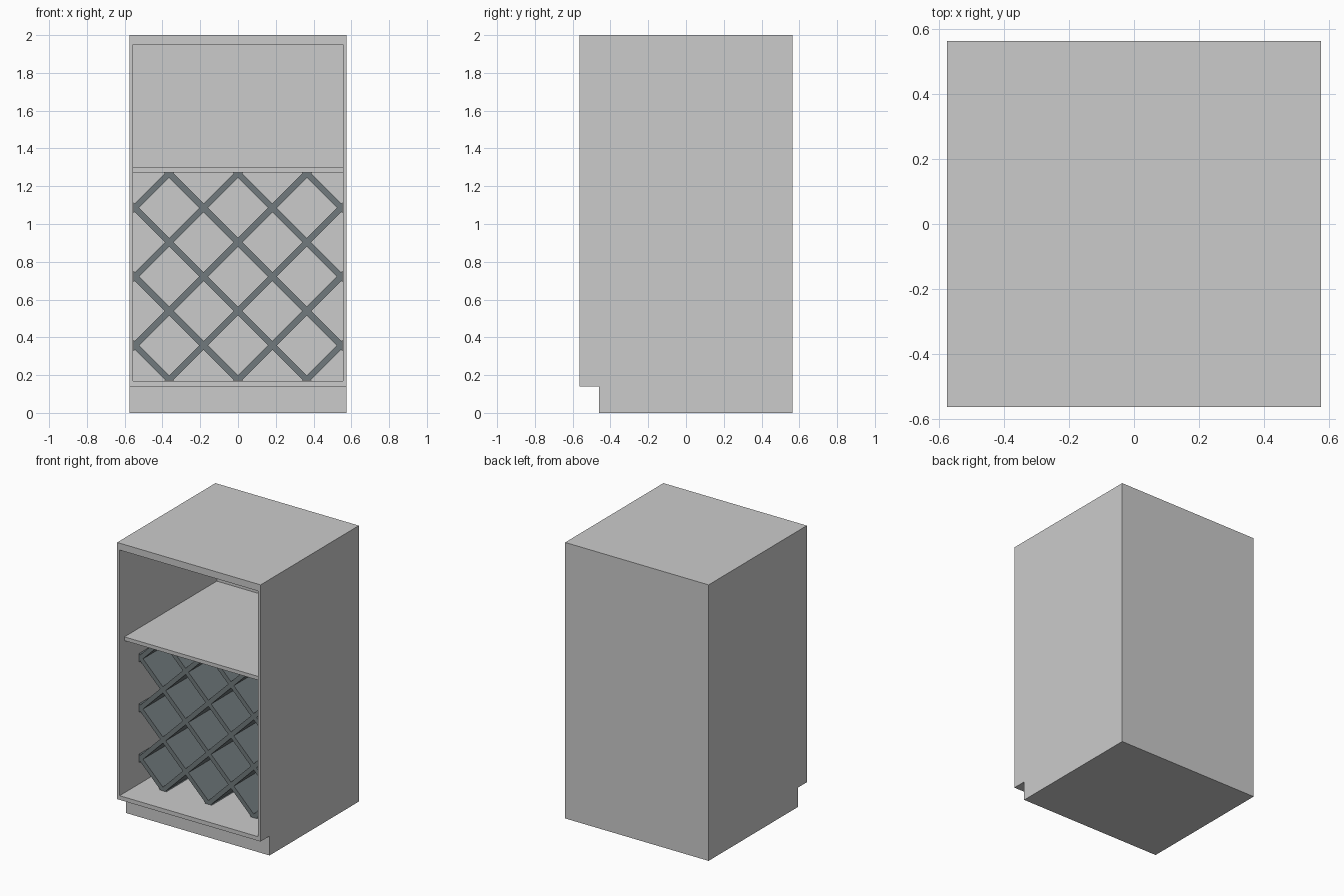
import bpy, bmesh
from math import radians
from mathutils import Matrix, Vector

if "Cube" in bpy.data.objects:
    bpy.data.objects.remove(bpy.data.objects["Cube"], do_unlink=True)

W, D, H = 0.575, 0.5625, 2.0        # half width, half depth, height
IN_X, BACK = 0.555, 0.55            # inner half width, inner back
FLOOR, SHELF_LOW, SHELF_TOP, CEIL = 0.17, 1.273, 1.30, 1.95


def material(name, rgb):
    m = bpy.data.materials.new(name)
    m.use_nodes = True
    m.diffuse_color = (*rgb, 1)
    m.node_tree.nodes["Principled BSDF"].inputs["Base Color"].default_value = (*rgb, 1)
    return m


cabinet_grey = material("cabinet grey", (0.6, 0.6, 0.6))
rack_slate = material("rack slate", (0.165, 0.195, 0.205))


def finish(name, bm, mat):
    bmesh.ops.recalc_face_normals(bm, faces=bm.faces)
    mesh = bpy.data.meshes.new(name)
    bm.to_mesh(mesh)
    bm.free()
    mesh.materials.append(mat)
    ob = bpy.data.objects.new(name, mesh)
    bpy.context.collection.objects.link(ob)
    return ob


def add_box(bm, lo, hi, turn=Matrix()):
    lo, hi = Vector(lo), Vector(hi)
    m = turn @ Matrix.Translation((lo + hi) / 2) @ Matrix.Diagonal((*(hi - lo), 1))
    return bmesh.ops.create_cube(bm, size=1, matrix=m)["verts"]


# Carcass: side profile with toe kick, extruded across the width
bm = bmesh.new()
profile = [(-0.46, 0), (D, 0), (D, H), (-D, H), (-D, 0.14), (-0.46, 0.14)]
face = bm.faces.new([bm.verts.new((-W, y, z)) for y, z in profile])
ext = bmesh.ops.extrude_face_region(bm, geom=[face])["geom"]
bmesh.ops.translate(bm, vec=(2 * W, 0, 0),
                    verts=[v for v in ext if isinstance(v, bmesh.types.BMVert)])
carcass = finish("carcass", bm, cabinet_grey)

# Open front cavity
bm = bmesh.new()
add_box(bm, (-IN_X, -D - 0.1, FLOOR), (IN_X, BACK, CEIL))
cutter = finish("cavity_cutter", bm, cabinet_grey)
cutter.hide_render = True
mod = carcass.modifiers.new("cavity", "BOOLEAN")
mod.operation, mod.solver, mod.object = "DIFFERENCE", "EXACT", cutter
bpy.context.view_layer.objects.active = carcass
bpy.ops.object.modifier_apply(modifier=mod.name)
bpy.data.objects.remove(cutter, do_unlink=True)

# Shelf, set back a little from the front
bm = bmesh.new()
add_box(bm, (-IN_X, -D + 0.055, SHELF_LOW), (IN_X, BACK, SHELF_TOP))
finish("shelf", bm, cabinet_grey)

# Diagonal bottle rack: crossing slats trimmed to the lower compartment
STEP, THICK, FRONT = 0.182, 0.032, -0.34
mid = (FLOOR + SHELF_LOW) / 2
half_x, half_z = IN_X - 0.001, (SHELF_LOW - FLOOR) / 2 - 0.001
trims = [((half_x, 0, 0), (1, 0, 0)), ((-half_x, 0, 0), (-1, 0, 0)),
         ((0, 0, half_z), (0, 0, 1)), ((0, 0, -half_z), (0, 0, -1))]
bm = bmesh.new()
for angle in (45, -45):
    for k in (-5, -3, -1, 1, 3, 5):
        slat = bmesh.new()
        off = k * STEP / 2 ** 0.5
        add_box(slat, (-1, FRONT, off - THICK / 2), (1, BACK, off + THICK / 2),
                Matrix.Rotation(radians(angle), 4, "Y"))
        for co, no in trims:
            cut = bmesh.ops.bisect_plane(
                slat, geom=slat.verts[:] + slat.edges[:] + slat.faces[:],
                plane_co=co, plane_no=no, clear_outer=True)["geom_cut"]
            edges = [e for e in cut if isinstance(e, bmesh.types.BMEdge)]
            if edges:
                bmesh.ops.holes_fill(slat, edges=edges)
        bmesh.ops.translate(slat, vec=(0, 0, mid), verts=slat.verts)
        part = bpy.data.meshes.new("slat")
        slat.to_mesh(part)
        slat.free()
        bm.from_mesh(part)
        bpy.data.meshes.remove(part)
finish("bottle_rack", bm, rack_slate)
